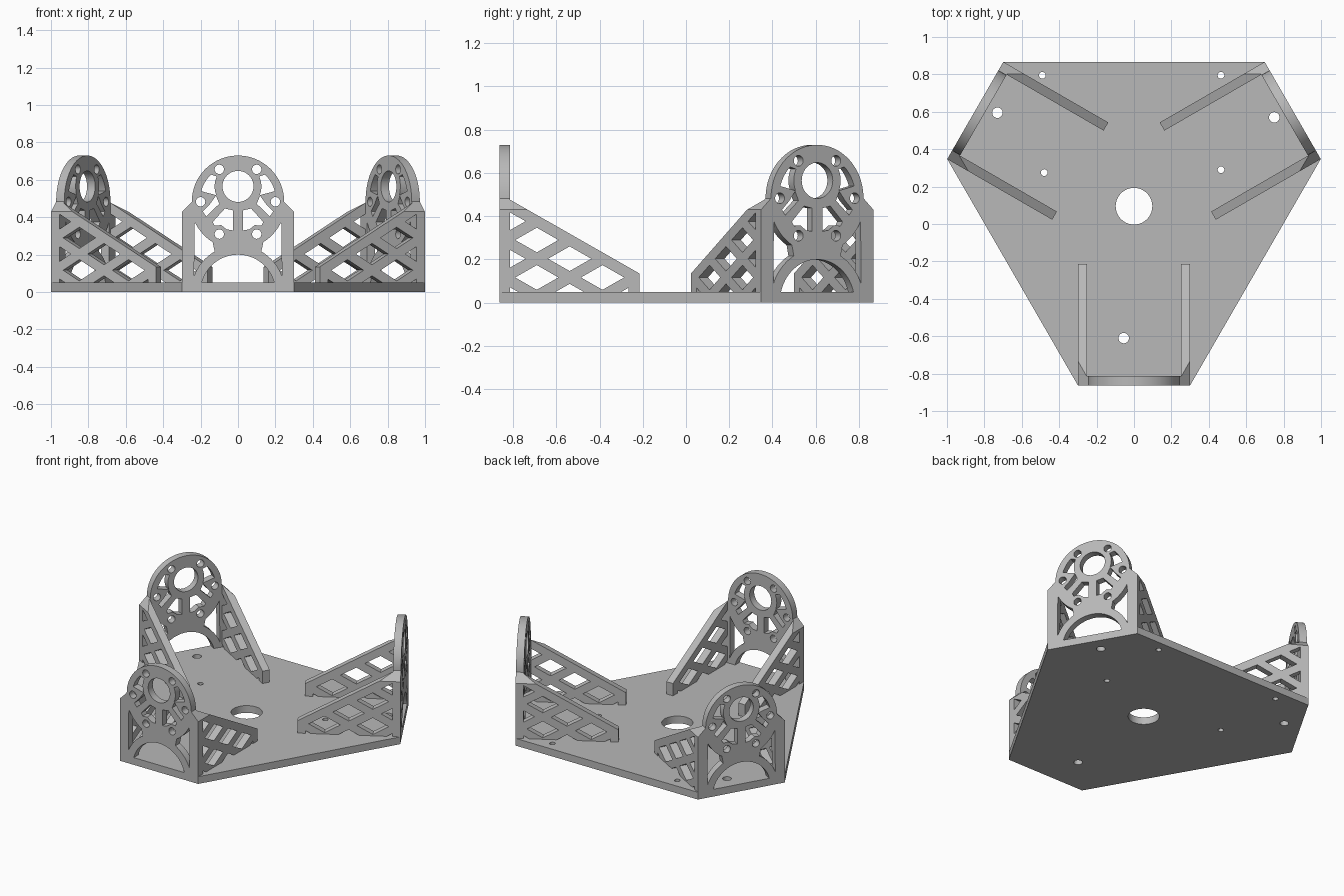
import bpy, bmesh
from math import sin, cos, radians, pi
from mathutils import Vector, Matrix

cube = bpy.data.objects.get("Cube")
if cube:
    bpy.data.objects.remove(cube, do_unlink=True)

grey = bpy.data.materials.new("light grey")
grey.use_nodes = True
COLOUR = (0.48, 0.48, 0.48, 1)
grey.diffuse_color = COLOUR
grey.node_tree.nodes["Principled BSDF"].inputs["Base Color"].default_value = COLOUR

T = 0.05                     # sheet thickness
HUB = Vector((0, 0.117, 0))  # centre of the three-fold symmetry
FRONT = -0.863               # outer face of the front bracket
SLOPE = 0.57


def arc(cx, cy, r, a0, a1, n=16):
    angles = [radians(a0 + (a1 - a0) * i / n) for i in range(n + 1)]
    return [(cx + r * cos(a), cy + r * sin(a)) for a in angles]


def circle(cx, cy, r, n=40):
    return arc(cx, cy, r, 0, 360, n)[:-1]


def flip(poly):
    return [(-x, y) for x, y in poly]


def clip(poly, nx, ny, limit):
    """Keep the part of a convex polygon where nx*x + ny*y <= limit."""
    out = []
    for i, p in enumerate(poly):
        q = poly[(i + 1) % len(poly)]
        dp, dq = (nx * a + ny * b - limit for a, b in (p, q))
        if dp <= 0:
            out.append(p)
        if dp * dq < 0:
            t = dp / (dp - dq)
            out.append((p[0] + t * (q[0] - p[0]), p[1] + t * (q[1] - p[1])))
    return out


def area(poly):
    return abs(sum(a[0] * b[1] - b[0] * a[1] for a, b in zip(poly, poly[1:] + poly[:1]))) / 2


def sheet(name, loops, matrix, cut=None):
    """Filled flat outline (first loop) with openings, thickened and placed."""
    curve = bpy.data.curves.new(name, 'CURVE')
    curve.dimensions = '2D'
    curve.fill_mode = 'BOTH'
    curve.extrude = T / 2
    for loop in loops:
        s = curve.splines.new('POLY')
        s.points.add(len(loop) - 1)
        for pt, (x, y) in zip(s.points, loop):
            pt.co = (x, y, 0, 1)
        s.use_cyclic_u = True
    temp = bpy.data.objects.new(name + "_outline", curve)
    bpy.context.collection.objects.link(temp)
    bpy.context.view_layer.update()
    mesh = bpy.data.meshes.new_from_object(temp.evaluated_get(bpy.context.evaluated_depsgraph_get()))
    bpy.data.objects.remove(temp, do_unlink=True)
    bm = bmesh.new()
    bm.from_mesh(mesh)
    bm.transform(matrix)
    bmesh.ops.remove_doubles(bm, verts=bm.verts, dist=1e-5)
    if cut:
        bmesh.ops.bisect_plane(bm, geom=bm.verts[:] + bm.edges[:] + bm.faces[:],
                               plane_co=cut[0], plane_no=cut[1], clear_outer=True)
        bmesh.ops.holes_fill(bm, edges=[e for e in bm.edges if e.is_boundary], sides=0)
    bmesh.ops.recalc_face_normals(bm, faces=bm.faces)
    bm.to_mesh(mesh)
    bm.free()
    mesh.name = name
    mesh.materials.clear()
    mesh.materials.append(grey)
    return mesh


def place(name, mesh, matrix=Matrix()):
    ob = bpy.data.objects.new(name, mesh)
    ob.matrix_world = matrix
    bpy.context.collection.objects.link(ob)
    bpy.ops.object.select_all(action='DESELECT')
    ob.select_set(True)
    bpy.context.view_layer.objects.active = ob
    bpy.ops.object.shade_smooth_by_angle(angle=radians(30))


def axes(u, v, w, origin):
    m = Matrix((u, v, w)).transposed().to_4x4()
    m.translation = origin
    return m


X, Y, Z = Vector((1, 0, 0)), Vector((0, 1, 0)), Vector((0, 0, 1))
turns = [Matrix.Translation(HUB) @ Matrix.Rotation(2 * pi * k / 3, 4, 'Z') @ Matrix.Translation(-HUB)
         for k in range(3)]

# Base plate with a central opening and screw holes
corners = [(t @ Vector((x, FRONT, 0)))[:2] for t in turns for x in (-0.3, 0.3)]
base = [corners, circle(0, 0.095, 0.098)]
base += [circle(x, y, 0.018, 20) for x, y in
         ((-0.49, 0.795), (0.465, 0.795), (-0.48, 0.275), (0.465, 0.29))]
base += [circle(x, y, 0.028, 24) for x, y in ((-0.73, 0.595), (0.75, 0.57), (-0.055, -0.61))]
place("base_plate", sheet("base_plate", base, Matrix.Translation((0, 0, T / 2))))

# Motor plate: round head, bearing hole, bolt circle, arch and spoke windows
DISC, RING = 0.483, 0.565
outline = [(-0.3, 0.01), (0.3, 0.01), (0.3, 0.43), (0.25, 0.48)]
outline += arc(0, DISC, 0.247, 0, 180, 40) + [(-0.25, 0.48), (-0.3, 0.43)]
plate = [outline, circle(0, RING, 0.083), arc(0, 0, 0.2, 11.5, 168.5, 32)]
for k in (0, 1, 2, 3, 4, 5):
    a = radians(60 * k)
    plate.append(circle(0.2 * cos(a), DISC + 0.2 * sin(a), 0.025, 24))
windows = [
    arc(0, 0, 0.25, 20, 60) + arc(0, DISC, 0.255, -58, -25),
    arc(0, DISC, 0.205, 16, 45) + arc(0, RING, 0.125, 25, -22),
    [(0.027, 0.437), (0.027, 0.33), (0.06, 0.335), (0.09, 0.358), (0.125, 0.355),
     (0.135, 0.375), (0.07, 0.447)],
    [(0.1, 0.472), (0.17, 0.405), (0.188, 0.43), (0.15, 0.47), (0.118, 0.515)],
]
for w in windows:
    plate += [w, flip(w)]
plate_mesh = sheet("motor_plate", plate, axes(X, Z, -Y, (0, FRONT + T / 2, 0)))

# Side brace: sloped top with a diamond lattice
back = -0.215


def top(y):
    return 0.48 - SLOPE * (y + 0.82)


start = FRONT + T / 2
brace = [[(start, 0.01), (back, 0.01), (back, top(back)), (start, top(start))]]
HW, HH = 0.1, 0.057          # half width and height of a diamond
for i in range(-1, 5):
    for j in range(4):
        cy = -0.69 + 0.152 * (i - j)
        cz = 0.29 - 0.0866 * (i + j)
        d = [(cy - HW, cz), (cy, cz - HH), (cy + HW, cz), (cy, cz + HH)]
        for nx, ny, lim in ((-1, 0, -FRONT - T), (1, 0, back - T), (0, -1, -0.04),
                            (SLOPE, 1, top(0) - 0.057)):
            d = clip(d, nx, ny, lim)
        if len(d) > 2 and area(d) > 0.0003:
            brace.append(d)
brace_meshes = {
    side: sheet(side + "_brace", brace, axes(Y, Z, X, (s * (0.3 - T / 2), 0, 0)),
                (Vector((s * 0.3, 0, 0.43)), Vector((s, 0, 1))))
    for side, s in (("left", 1), ("right", -1))}

# Three identical brackets around the base
for where, t in zip(("front", "back_left", "back_right"), turns):
    place(where + "_motor_plate", plate_mesh, t)
    for side, mesh in brace_meshes.items():
        place(f"{where}_{side}_brace", mesh, t)
